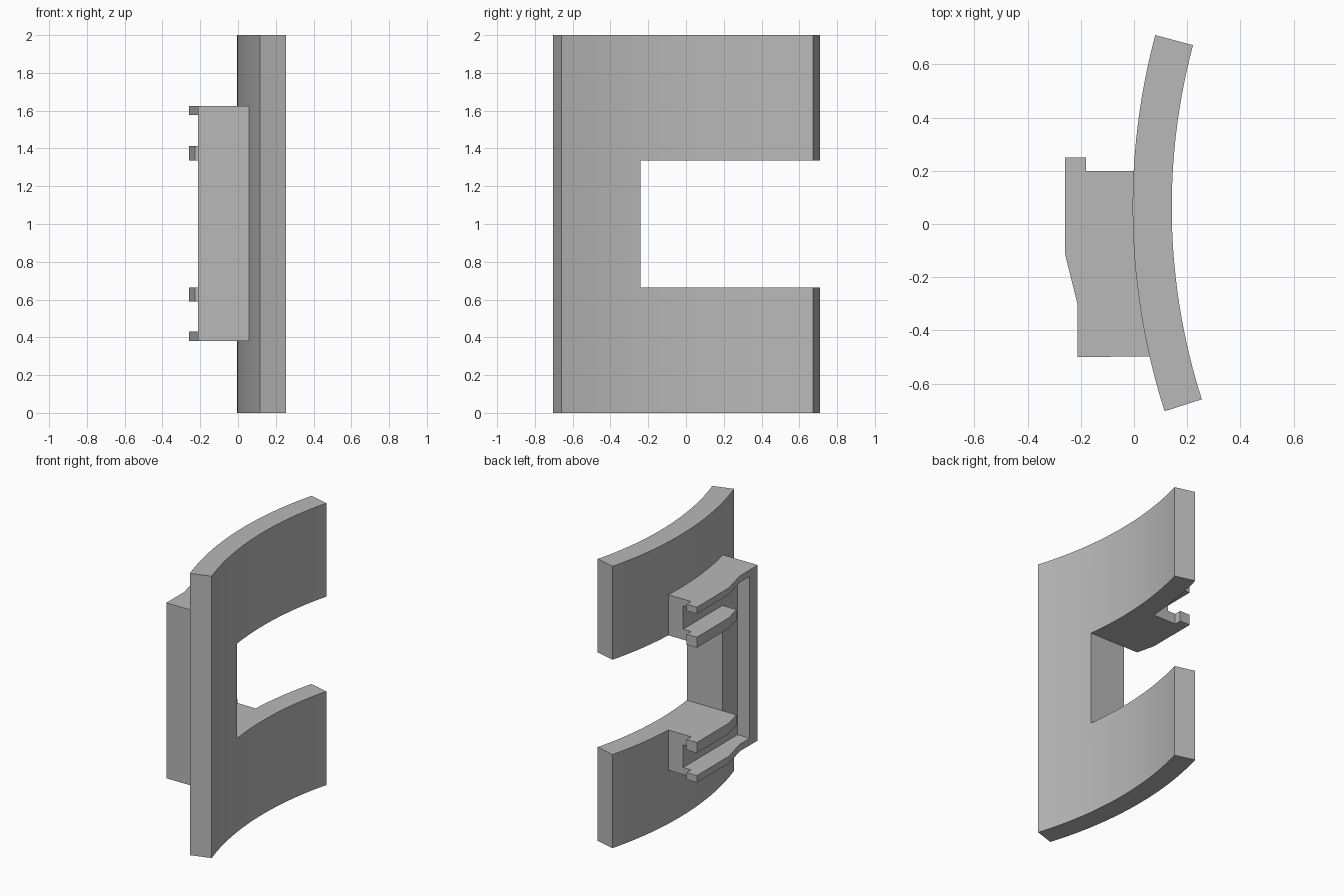
import bpy, bmesh
from math import sin, cos, radians
from mathutils import Vector

if "Cube" in bpy.data.objects:
    bpy.data.objects.remove(bpy.data.objects["Cube"], do_unlink=True)

grey = bpy.data.materials.new("plain grey")
grey.use_nodes = True
grey.diffuse_color = (0.48, 0.48, 0.48, 1)
grey.node_tree.nodes["Principled BSDF"].inputs["Base Color"].default_value = grey.diffuse_color

CENTRE_X, CENTRE_Y, R_OUT, R_IN = 2.505, 0.063, 2.51, 2.363
NOTCH_Y, NOTCH_LOW, NOTCH_HIGH = -0.24, 0.665, 1.337


def prism(name, points, direction):
    """Closed solid made by extruding a planar outline."""
    bm = bmesh.new()
    face = bm.faces.new([bm.verts.new(p) for p in points])
    made = bmesh.ops.extrude_face_region(bm, geom=[face])["geom"]
    bmesh.ops.translate(bm, vec=Vector(direction),
                        verts=[v for v in made if isinstance(v, bmesh.types.BMVert)])
    bmesh.ops.recalc_face_normals(bm, faces=bm.faces)
    mesh = bpy.data.meshes.new(name)
    bm.to_mesh(mesh)
    bm.free()
    mesh.materials.append(grey)
    obj = bpy.data.objects.new(name, mesh)
    bpy.context.collection.objects.link(obj)
    return obj


def side_cutter(name, outline, x0, x1):
    """Cutter extruded along x from a (y, z) outline."""
    obj = prism(name, [(x0, y, z) for y, z in outline], (x1 - x0, 0, 0))
    obj.hide_render = True
    return obj


def activate(obj):
    bpy.ops.object.select_all(action="DESELECT")
    obj.select_set(True)
    bpy.context.view_layer.objects.active = obj


def cut(obj, cutter):
    activate(obj)
    mod = obj.modifiers.new("cut", "BOOLEAN")
    mod.operation = "DIFFERENCE"
    mod.solver = "EXACT"
    mod.object = cutter
    bpy.ops.object.modifier_apply(modifier=mod.name)


def arc(radius, start, end, steps):
    """Points on the plate's curve, angles in degrees up from its middle."""
    angles = [radians(start + (end - start) * i / steps) for i in range(steps + 1)]
    return [(CENTRE_X - radius * cos(a), CENTRE_Y + radius * sin(a)) for a in angles]


# Curved plate
outline = arc(R_OUT, -17.8, 14.95, 32) + arc(R_IN, 14.95, -17.8, 32)
plate = prism("curved_plate", [(x, y, 0) for x, y in outline], (0, 0, 2))

# Bracket body with its sloped outer edge and end hook, set slightly into the plate
outline = [(-0.213, -0.5), (-0.213, -0.3), (-0.26, -0.11), (-0.26, 0.25),
           (-0.18, 0.25), (-0.18, 0.2)]
outline += arc(R_OUT - 0.01, 3.13, -12.98, 16)
bracket = prism("rail_bracket", [(x, y, 0.38) for x, y in outline], (0, 0, 1.245))

# Open notch through the plate and bracket
notch = side_cutter("notch_cutter", [(NOTCH_Y, NOTCH_LOW), (1, NOTCH_LOW),
                                     (1, NOTCH_HIGH), (NOTCH_Y, NOTCH_HIGH)], -1, 1)
# C-shaped channel sunk between the bracket's rails
channel = side_cutter("channel_cutter", [
    (-0.41, 0.43), (1, 0.43), (1, 0.59), (NOTCH_Y, 0.59),
    (NOTCH_Y, 1.412), (1, 1.412), (1, 1.578), (-0.41, 1.578)], -1, -0.118)

cut(plate, notch)
cut(bracket, channel)
cut(bracket, notch)
for helper in (notch, channel):
    bpy.data.objects.remove(helper, do_unlink=True)

for obj in (plate, bracket):
    activate(obj)
    bpy.ops.object.shade_smooth_by_angle(angle=radians(10))
